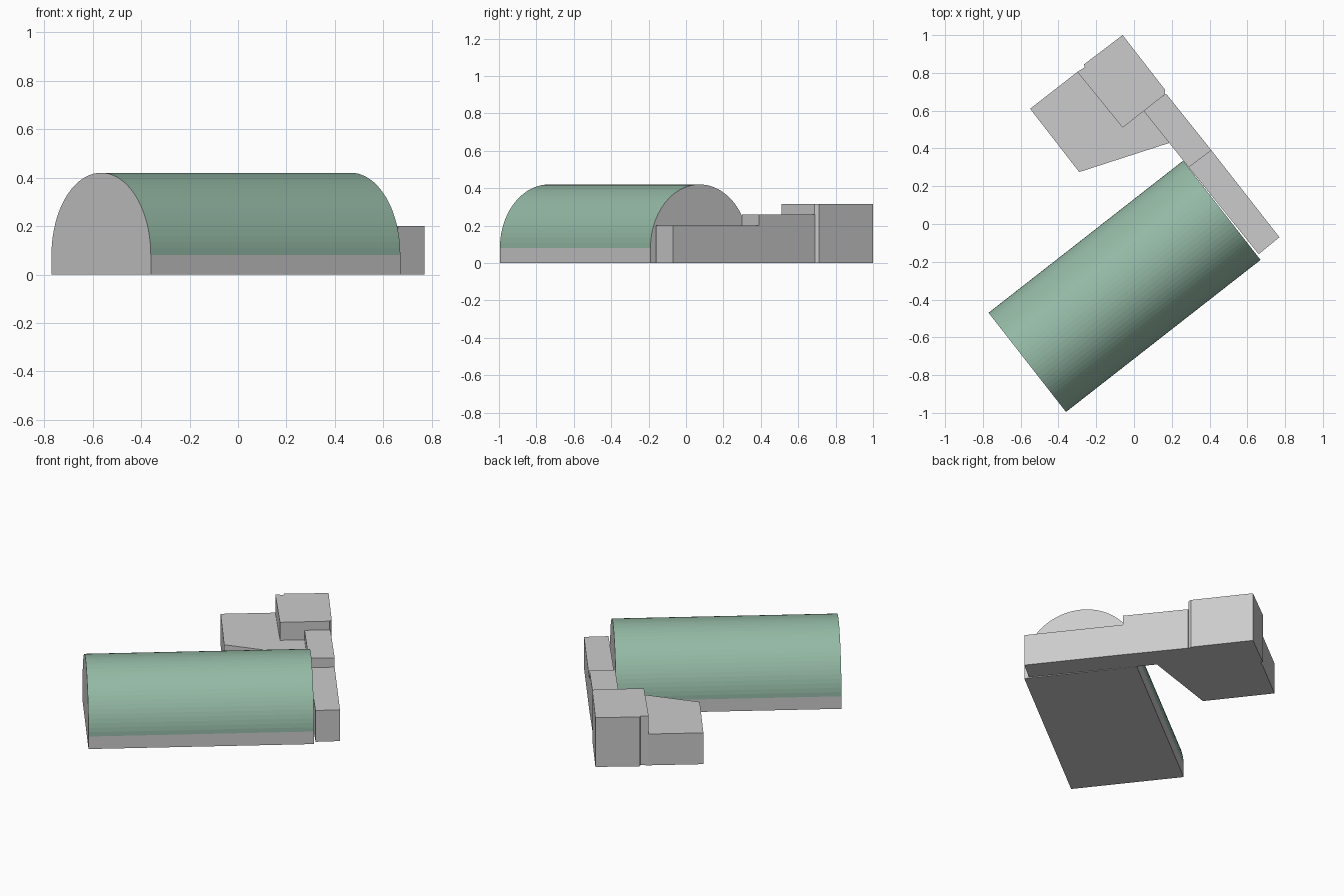
import bpy
import bmesh
from math import cos, sin, pi
from mathutils import Vector

cube = bpy.data.objects.get("Cube")
if cube:
    bpy.data.objects.remove(cube, do_unlink=True)


def material(name, rgb):
    m = bpy.data.materials.new(name)
    m.use_nodes = True
    m.diffuse_color = (*rgb, 1)
    m.node_tree.nodes["Principled BSDF"].inputs["Base Color"].default_value = (*rgb, 1)
    return m


WALL = material("light grey wall", (0.6, 0.6, 0.6))
ROOF = material("sage green roof", (0.3, 0.49, 0.38))


def extrude(name, outline, direction, materials):
    """Extrude a planar outline along a direction into a closed solid."""
    bm = bmesh.new()
    face = bm.faces.new([bm.verts.new(p) for p in outline])
    result = bmesh.ops.extrude_face_region(bm, geom=[face], use_keep_orig=True)
    moved = [v for v in result["geom"] if isinstance(v, bmesh.types.BMVert)]
    bmesh.ops.translate(bm, vec=direction, verts=moved)
    bmesh.ops.recalc_face_normals(bm, faces=bm.faces)
    mesh = bpy.data.meshes.new(name)
    bm.to_mesh(mesh)
    bm.free()
    for m in materials:
        mesh.materials.append(m)
    obj = bpy.data.objects.new(name, mesh)
    bpy.context.collection.objects.link(obj)
    return obj


def block(name, plan, height):
    return extrude(name, [(x, y, 0) for x, y in plan], Vector((0, 0, height)), [WALL])


# Barrel-vaulted hall: arched gable profile swept along its length
left, right = Vector((-0.77, -0.47, 0)), Vector((-0.36, -0.995, 0))
length = Vector((1.03, 0.805, 0))
eaves, ridge, segments = 0.08, 0.42, 40
centre, half = (left + right) / 2, (right - left) / 2
profile = [left, right]
for i in range(segments + 1):
    a = pi * i / segments
    profile.append(centre + half * cos(a) + Vector((0, 0, eaves + (ridge - eaves) * sin(a))))
hall = extrude("vaulted_hall", profile, length, [WALL, ROOF])

# Roof colour: sides above the eaves, leaving the gable ends grey
axis = length.normalized()
for p in hall.data.polygons:
    if p.center.z > eaves and abs(p.normal.dot(axis)) < 0.5:
        p.material_index = 1

# Flat-roofed annexes stepping up towards the back
block("low_corridor", [(0.77, -0.07), (0.66, -0.16), (0.29, 0.30), (0.41, 0.39)], 0.2)
block("middle_corridor", [(0.41, 0.39), (0.29, 0.30), (0.05, 0.60), (0.17, 0.69)], 0.26)
block("tall_block", [(-0.06, 1.0), (-0.265, 0.845), (-0.26, 0.83), (-0.30, 0.805),
                     (-0.06, 0.51), (0.165, 0.687), (0.165, 0.71)], 0.315)
block("side_wing", [(-0.55, 0.61), (-0.29, 0.275), (0.19, 0.43), (0.05, 0.60),
                    (-0.06, 0.51), (-0.30, 0.805)], 0.2)
